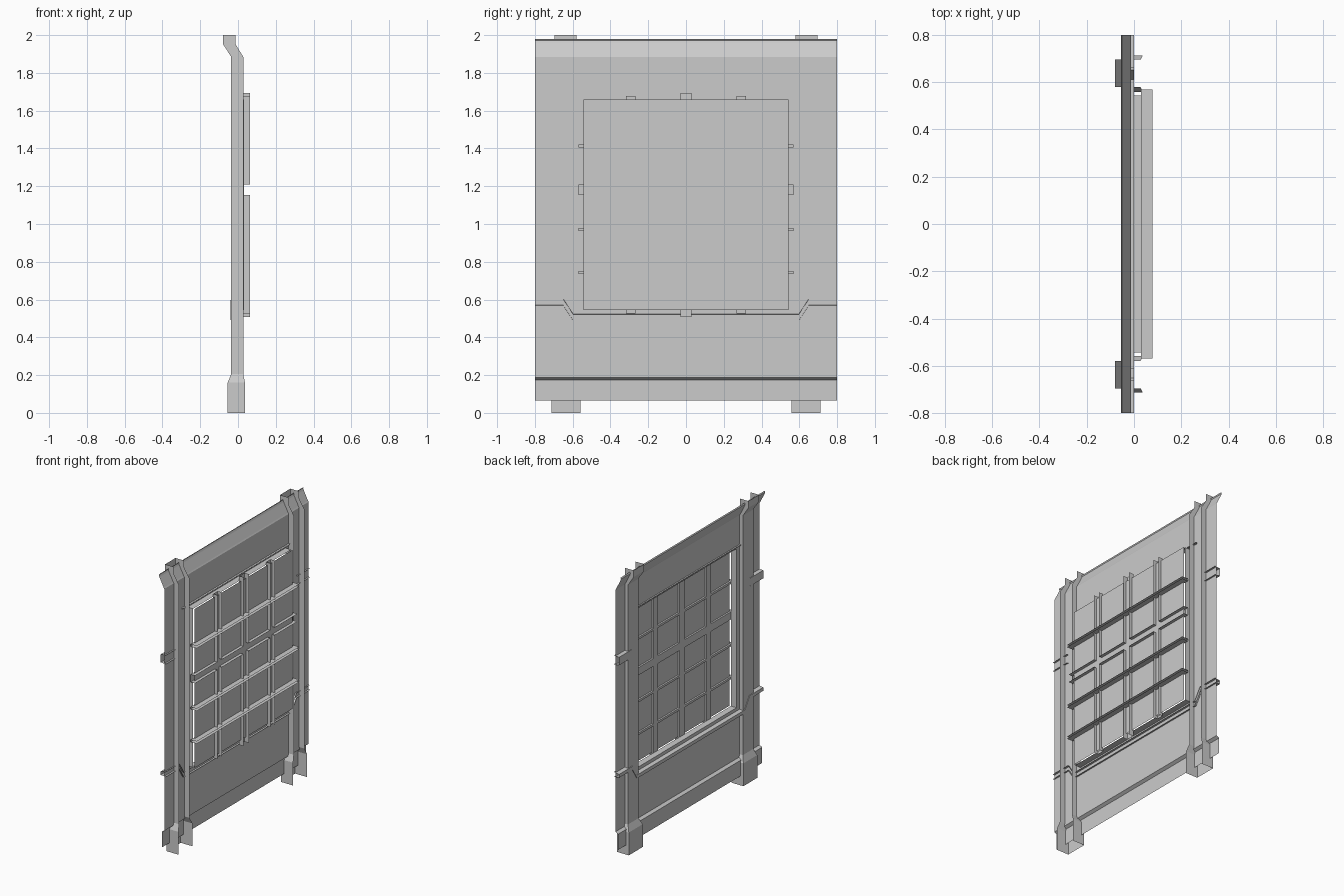
import bpy
from mathutils import Vector

if "Cube" in bpy.data.objects:
    bpy.data.objects.remove(bpy.data.objects["Cube"])


def loft(name, rows, mirror=False):
    """Open sheet through equal-length rows of points, outer side facing -x."""
    n = len(rows[0])
    verts = [Vector(p) for r in rows for p in r]
    faces = []
    for i in range(len(rows) - 1):
        for j in range(n - 1):
            a = i * n + j
            faces.append((a, a + 1, a + n + 1, a + n))
    me = bpy.data.meshes.new(name)
    me.from_pydata(verts, [], faces)
    me.update()
    if sum(p.normal.x * p.area for p in me.polygons) > 0:
        me.flip_normals()
    ob = bpy.data.objects.new(name, me)
    bpy.context.collection.objects.link(ob)
    if mirror:
        m = ob.modifiers.new("mirror", 'MIRROR')
        m.use_axis = (False, True, False)
    return ob


def strip(name, profile, y0, y1, mirror=False):
    """Extrude an (x, z) profile along y."""
    return loft(name, [[(x, y, z) for x, z in profile] for y in (y0, y1)], mirror)


def channel_z(name, y, half, z0, z1, depth):
    """Upright bar: outer face with two side fins, open at the back."""
    sec = [(depth, y - half), (BAR, y - half), (BAR, y + half), (depth, y + half)]
    loft(name, [[(x, yy, z) for x, yy in sec] for z in (z0, z1)])


def channel_y(name, z, half, y0, y1, depth):
    """Cross bar, same open section."""
    strip(name, [(depth, z - half), (BAR, z - half),
                 (BAR, z + half), (depth, z + half)], y0, y1)


WALL, BAR, PANE = -0.012, 0.03, 0.042
HY, Z0, Z1 = 0.543, 0.545, 1.66

# wall sheet around the window opening
strip("upper_wall", [(WALL, Z1), (WALL, 1.885), (-0.017, 1.893), (-0.028, 1.915),
                     (-0.05, 1.958), (-0.055, 1.972), (-0.05, 1.98)], -0.8, 0.8)
strip("lower_wall", [(-0.032, 0.065), (-0.032, 0.175), (WALL, 0.187),
                     (WALL, Z0)], -0.8, 0.8)
strip("side_wall", [(WALL, Z0), (WALL, Z1)], HY, 0.8, True)

# window reveal and glass
ring = [(-HY, Z0), (HY, Z0), (HY, Z1), (-HY, Z1), (-HY, Z0)]
reveal = loft("window_reveal", [[(x, y, z) for y, z in ring] for x in (WALL, BAR + 0.002)])
reveal.data.flip_normals()
strip("window_pane", [(PANE, Z0), (PANE, Z1)], -HY, HY)

# lattice: uprights are interrupted by the middle rail
for y, half, low, high in ((-0.293, 0.025, 0.527, 1.678), (0, 0.029, 0.508, 1.693),
                           (0.293, 0.025, 0.527, 1.678)):
    channel_z("lattice_upright_low", y, half, low, 1.153, 0.064)
    channel_z("lattice_upright_high", y, half, 1.208, high, 0.064)
    strip("lattice_joint", [(BAR, 1.153), (BAR, 1.208)], y - half, y + half)
for a, b in ((-0.568, -0.318), (-0.268, -0.029), (0.029, 0.268), (0.318, 0.568)):
    channel_y("middle_rail", 1.181, 0.027, a, b, 0.064)
for z in (0.742, 0.972, 1.412):
    channel_y("thin_rail", z, 0.008, -0.568, 0.568, 0.078)

# pillars: open-backed channels with flared foot and leaning head
levels = [(0, -0.055, 0.037, 0.558, 0.713), (0.16, -0.055, 0.037, 0.558, 0.713),
          (0.205, -0.036, 0.028, 0.579, 0.695), (1.885, -0.036, 0.028, 0.579, 0.695),
          (1.953, -0.08, -0.014, 0.579, 0.695), (2.0, -0.08, -0.014, 0.579, 0.695)]
loft("pillar", [[(xb, ya, z), (xa, ya, z), (xa, yb, z), (xb, yb, z)]
                for z, xa, xb, ya, yb in levels], True)

# belt moulding dipping under the window
belt = [(0, 0.016), (-0.04, 0.009), (-0.04, -0.015), (0, -0.019)]
path = [(-0.8, 0.588), (-0.65, 0.588), (-0.598, 0.508),
        (0.598, 0.508), (0.65, 0.588), (0.8, 0.588)]
loft("belt_moulding", [[(x, y, z + d) for x, d in belt] for y, z in path])

# short side trims and the drip ledge above the window
strip("side_trim", [(0, 1.36), (-0.04, 1.363), (-0.04, 1.419), (0, 1.422)],
      0.66, 0.8, True)
strip("window_head_ledge", [(0, 1.674), (-0.022, 1.674), (-0.022, 1.679), (0, 1.679)],
      -0.61, 0.61)
